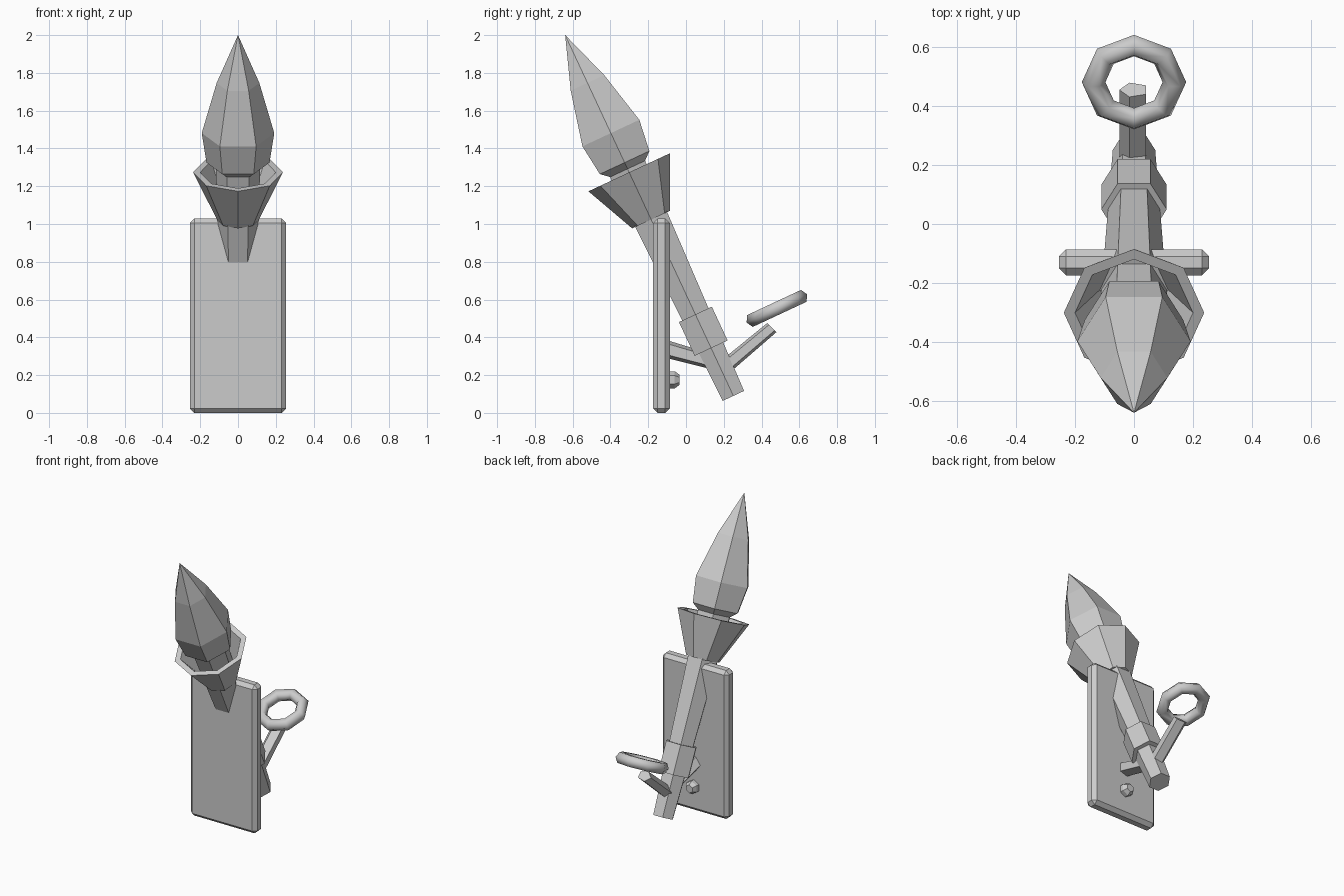
import bpy, bmesh
from math import sin, cos, pi, radians
from mathutils import Matrix, Vector

cube = bpy.data.objects.get("Cube")
if cube:
    bpy.data.objects.remove(cube)

# Single plain grey material
grey = bpy.data.materials.new("plain grey")
grey.use_nodes = True
colour = (0.6, 0.6, 0.6, 1)
grey.diffuse_color = colour
grey.node_tree.nodes["Principled BSDF"].inputs["Base Color"].default_value = colour

LEAN = radians(25)              # forward lean of the torch
FOOT = Vector((0, 0.251, 0.09))  # bottom centre of the handle
AXIS = Vector((0, -sin(LEAN), cos(LEAN)))


def finish(name, bm):
    bmesh.ops.remove_doubles(bm, verts=bm.verts, dist=0.0001)
    bmesh.ops.recalc_face_normals(bm, faces=bm.faces)
    mesh = bpy.data.meshes.new(name)
    bm.to_mesh(mesh)
    bm.free()
    mesh.materials.append(grey)
    obj = bpy.data.objects.new(name, mesh)
    bpy.context.collection.objects.link(obj)
    return obj


def loft(name, sections, sides, phase=0):
    """Skin polygon rings given as (centre, tilt about x, x radius, y radius)."""
    bm = bmesh.new()
    rings = []
    for centre, tilt, rx, ry in sections:
        turn = Matrix.Rotation(tilt, 3, 'X')
        angles = [phase + 2 * pi * i / sides for i in range(sides)]
        rings.append([bm.verts.new(Vector(centre) + turn @ Vector((rx * cos(a), ry * sin(a), 0)))
                      for a in angles])
    for low, high in zip(rings, rings[1:]):
        for i in range(sides):
            j = (i + 1) % sides
            bm.faces.new((low[i], low[j], high[j], high[i]))
    bm.faces.new(rings[0][::-1])
    bm.faces.new(rings[-1])
    return finish(name, bm)


def turned(name, profile, sides):
    """Part centred on the torch axis from (distance, radius) pairs."""
    return loft(name, [(FOOT + AXIS * t, LEAN, r, r) for t, r in profile], sides)


# Wall plate with chamfered edges
bm = bmesh.new()
bmesh.ops.create_cube(bm, size=1)
bmesh.ops.scale(bm, vec=(0.51, 0.088, 1.03), verts=bm.verts)
bmesh.ops.translate(bm, vec=(0, -0.13, 0.515), verts=bm.verts)
bmesh.ops.bevel(bm, geom=bm.edges[:], offset=0.024, segments=1, affect='EDGES')
finish("wall_plate", bm)

# Torch
turned("handle", [(0, 0.072), (1.33, 0.118)], 6)
turned("collar", [(0.279, 0.111), (0.476, 0.111)], 6)
turned("cup", [(1.03, 0.111), (1.306, 0.238), (1.306, 0.2), (1.12, 0.115)], 8)
turned("flame", [(1.32, 0.11), (1.363, 0.167), (1.535, 0.192),
                 (1.828, 0.113), (2.108, 0)], 6)

# Bent support arm behind the plate
loft("support_arm", [((0, -0.1, 0.337), radians(-90), 0.05, 0.05),
                     ((0, 0.215, 0.25), radians(-75), 0.05, 0.045),
                     ((0, 0.455, 0.452), radians(-45), 0.05, 0.036)], 5, pi)

# Peg on the back of the plate
loft("peg", [((0, -0.1, 0.175), radians(-90), 0.045, 0.045),
             ((0, -0.06, 0.175), radians(-90), 0.045, 0.045),
             ((0, -0.035, 0.175), radians(-90), 0.028, 0.028)], 6, pi / 6)

# Ring at the end of the arm
bpy.ops.mesh.primitive_torus_add(major_segments=8, minor_segments=6, major_radius=0.137,
                                 minor_radius=0.04, location=(0, 0.481, 0.553),
                                 rotation=(LEAN, 0, 0))
ring = bpy.context.object
ring.name = "ring"
ring.data.materials.append(grey)
bpy.ops.object.shade_smooth()
